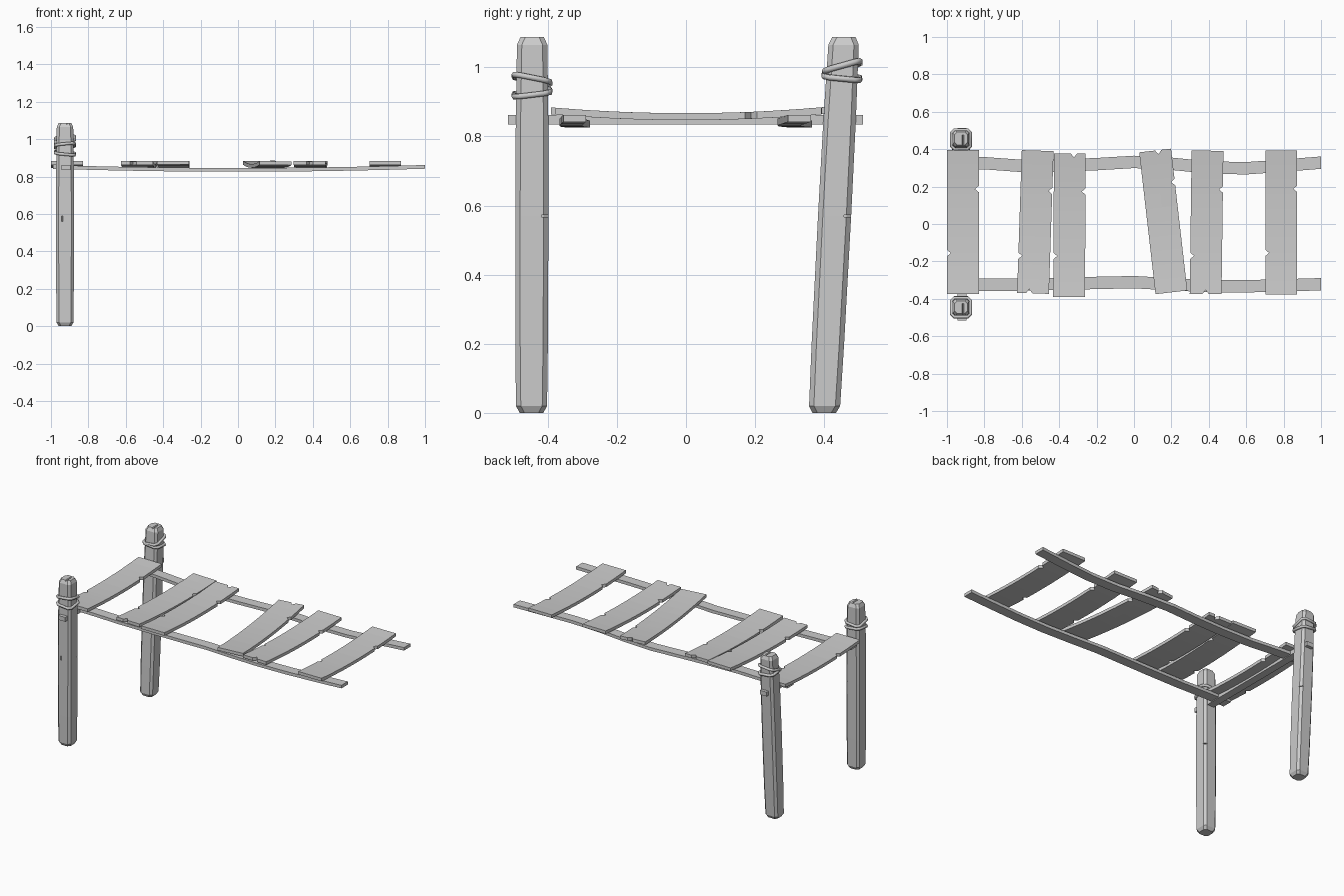
import bpy, bmesh, math
from mathutils import Vector, Matrix

if "Cube" in bpy.data.objects:
    bpy.data.objects.remove(bpy.data.objects["Cube"])

wood = bpy.data.materials.new("weathered grey")
wood.use_nodes = True
GREY = (0.6, 0.6, 0.6, 1)
wood.diffuse_color = GREY
wood.node_tree.nodes["Principled BSDF"].inputs["Base Color"].default_value = GREY


def finish(bm, name):
    bmesh.ops.recalc_face_normals(bm, faces=bm.faces)
    mesh = bpy.data.meshes.new(name)
    bm.to_mesh(mesh)
    bm.free()
    mesh.materials.append(wood)
    obj = bpy.data.objects.new(name, mesh)
    bpy.context.collection.objects.link(obj)
    return obj


def loft(name, rings):
    """Skin closed rings of points and cap both ends."""
    bm = bmesh.new()
    loops = [[bm.verts.new(p) for p in ring] for ring in rings]
    n = len(loops[0])
    for a, b in zip(loops, loops[1:]):
        for i in range(n):
            j = (i + 1) % n
            bm.faces.new((a[i], a[j], b[j], b[i]))
    bm.faces.new(loops[0])
    bm.faces.new(loops[-1])
    return finish(bm, name)


def octagon(h, cut):
    """Square of half width h with its corners cut off."""
    c = h - cut
    return [(c, -h), (h, -c), (h, c), (c, h), (-c, h), (-h, c), (-h, -c), (-c, -h)]


def carve(obj, location, angles, size):
    """Cut a small wedge-shaped crack."""
    bm = bmesh.new()
    bmesh.ops.create_cone(bm, cap_ends=True, segments=4, radius1=1, radius2=1, depth=2)
    for v in bm.verts:
        v.co = Vector(v.co[i] * size[i] for i in range(3))
        for axis, angle in zip("XYZ", angles):
            v.co = Matrix.Rotation(math.radians(angle), 3, axis) @ v.co
        v.co += Vector(location)
    cutter = finish(bm, "crack_cutter")
    cutter.hide_render = True
    mod = obj.modifiers.new("crack", "BOOLEAN")
    mod.operation, mod.object, mod.solver = "DIFFERENCE", cutter, "EXACT"
    bpy.context.view_layer.objects.active = obj
    bpy.ops.object.modifier_apply(modifier=mod.name)
    bpy.data.objects.remove(cutter)


# Posts: chamfered square timbers, slightly bowed, one leaning
POST_X = -0.925
LEVELS = [(0, .034), (.02, .045), (.2, .047), (.57, .048),
          (.85, .047), (1.065, .044), (1.087, .034)]


def post(name, y_foot, y_head):
    def centre(z):
        return y_foot + (y_head - y_foot) * z / 1.087
    rings = [[(POST_X + x, centre(z) + y, z) for x, y in octagon(h, .014)]
             for z, h in LEVELS]
    obj = loft(name, rings)
    carve(obj, (POST_X - .015, centre(.57) - .05, .575), (0, 0, 0), (.006, .012, .014))
    carve(obj, (POST_X + .045, centre(.57) + .042, .57), (0, 0, 45), (.02, .02, .003))
    carve(obj, (POST_X + .01, centre(1.087) - .01, 1.09), (90, 0, 0), (.007, .012, .03))
    return centre


front_centre = post("front_post", -.447, -.445)
back_centre = post("back_post", .40, .457)


# Rope lashings: tilted loops hugging each post
def rope(name, centre, z, slope_y, slope_x):
    curve = bpy.data.curves.new(name, "CURVE")
    curve.dimensions = "3D"
    curve.bevel_depth, curve.bevel_resolution = .009, 1
    spline = curve.splines.new("POLY")
    path = octagon(.051, .016)
    spline.points.add(len(path) - 1)
    for p, (x, y) in zip(spline.points, path):
        p.co = (POST_X + x, centre(z) + y, z + slope_y * y + slope_x * x, 1)
    spline.use_cyclic_u = True
    curve.materials.append(wood)
    obj = bpy.data.objects.new(name, curve)
    bpy.context.collection.objects.link(obj)


rope("front_rope_upper", front_centre, .965, -.2, .1)
rope("front_rope_lower", front_centre, .925, .12, -.1)
rope("back_rope_upper", back_centre, 1.0, .28, .1)
rope("back_rope_lower", back_centre, .972, -.1, -.1)


# Crossbeam joining the posts
def section(x0, x1, z0, z1, y):
    return [(x0, y, z0), (x1, y, z0), (x1, y, z1), (x0, y, z1)]


loft("crossbeam", [section(-.945, -.895, .834, .862, y) for y in (-.515, .512)])


# Rails: wavering, sagging strips under the planks
def rail(name, path):
    rings = []
    for x, y in path:
        z = .836 + .016 * x * x
        rings.append([(x, y - .033, z - .01), (x, y + .033, z - .01),
                      (x, y + .033, z + .01), (x, y - .033, z + .01)])
    loft(name, rings)


rail("back_rail", [(-.99, .33), (-.8, .325), (-.62, .312), (-.4, .312), (-.2, .32), (0, .332),
                   (.2, .322), (.4, .302), (.6, .298), (.8, .312), (1, .328)])
rail("front_rail", [(-.99, -.33), (-.8, -.325), (-.62, -.325), (-.4, -.32), (-.2, -.315),
                    (0, -.311), (.2, -.322), (.4, -.332), (.6, -.333), (.8, -.328), (1, -.322)])


# Planks: sagging boards with V nicks in their edges
def plank(name, front, back, left_nick=None, right_nick=None, front_nick=None, back_nick=None):
    (fx, fy), (bx, by) = front, back
    width = .17
    rows = {i / 10 for i in range(11)}
    for nick in (left_nick, right_nick):
        if nick:
            rows = {r for r in rows if abs(r - nick) > .03}
            rows |= {nick - .022, nick, nick + .022}
    rows = sorted(rows)
    mid = front_nick or back_nick or .5
    cols = [0, mid - .1, mid, mid + .1, 1]
    skew = (bx - fx) / (by - fy)
    bm = bmesh.new()
    grid = []
    for r in rows:
        line = []
        for i, c in enumerate(cols):
            u = c
            if i == 0 and r == left_nick:
                u = .12
            if i == 4 and r == right_nick:
                u = .88
            x = fx + (bx - fx) * r + width * u
            y = fy + (by - fy) * r - skew * width * u
            if i == 2 and r == 0 and front_nick:
                y += .022
            if i == 2 and r == 1 and back_nick:
                y -= .022
            line.append(bm.verts.new((x, y, .867 + .016 * (y / .38) ** 2)))
        grid.append(line)
    for a, b in zip(grid, grid[1:]):
        for i in range(4):
            bm.faces.new((a[i], a[i + 1], b[i + 1], b[i]))
    # Thicken downwards
    top = list(bm.faces)
    down = bmesh.ops.extrude_face_region(bm, geom=top, use_keep_orig=True)
    for v in down["geom"]:
        if isinstance(v, bmesh.types.BMVert):
            v.co.z -= .02
    finish(bm, name)


plank("plank_1", (-1, -.375), (-1, .395), .285, .73)
plank("plank_2", (-.625, -.368), (-.6, .395), .26, .72, front_nick=.38)
plank("plank_3", (-.432, -.39), (-.428, .378), .285, .735, back_nick=.63)
plank("plank_4", (.115, -.375), (.028, .383), None, .765, back_nick=.6)
plank("plank_5", (.298, -.373), (.308, .393), .265, .73, front_nick=.5)
plank("plank_6", (.702, -.378), (.702, .392), .29, .735)
